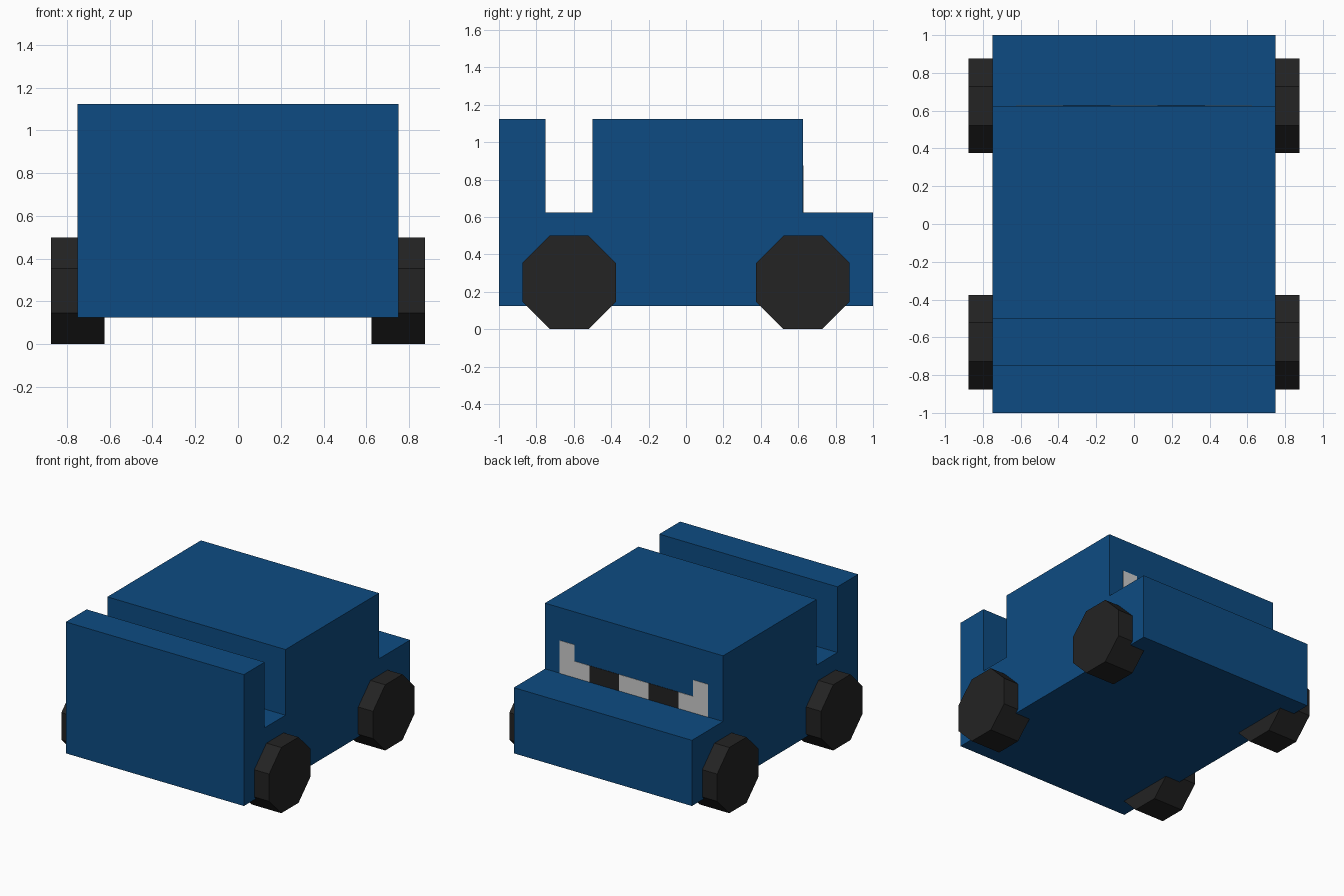
import bpy, bmesh, math
from mathutils import Matrix

if "Cube" in bpy.data.objects:
    bpy.data.objects.remove(bpy.data.objects["Cube"])


def material(name, color):
    m = bpy.data.materials.new(name)
    m.diffuse_color = (*color, 1)
    m.use_nodes = True
    m.node_tree.nodes["Principled BSDF"].inputs["Base Color"].default_value = m.diffuse_color
    return m


BLUE = material("blue paint", (0.004, 0.071, 0.223))
BLACK = material("black rubber", (0.0168, 0.0168, 0.0168))
GREY = material("light grey", (0.61, 0.61, 0.61))


def add_object(name, bm, mat):
    bmesh.ops.recalc_face_normals(bm, faces=bm.faces)
    mesh = bpy.data.meshes.new(name)
    bm.to_mesh(mesh)
    bm.free()
    mesh.materials.append(mat)
    ob = bpy.data.objects.new(name, mesh)
    bpy.context.collection.objects.link(ob)
    return ob


def extrude(name, points, depth, mat):
    """Fill a 3D outline and extrude it along the depth vector."""
    bm = bmesh.new()
    face = bm.faces.new([bm.verts.new(p) for p in points])
    new = bmesh.ops.extrude_face_region(bm, geom=[face], use_keep_orig=True)["geom"]
    bmesh.ops.translate(bm, vec=depth,
                        verts=[v for v in new if isinstance(v, bmesh.types.BMVert)])
    return add_object(name, bm, mat)


# Body: one side profile (y, z) with front wall, gap, cab and rear deck
profile = [(-1, .125), (1, .125), (1, .625), (.625, .625), (.625, 1.125),
           (-.5, 1.125), (-.5, .625), (-.75, .625), (-.75, 1.125), (-1, 1.125)]
extrude("body", [(-.75, y, z) for y, z in profile], (1.5, 0, 0), BLUE)

# Wheels: regular octagons with flat tops
for side, sx in (("left", -1), ("right", 1)):
    for end, sy in (("front", -1), ("rear", 1)):
        bm = bmesh.new()
        r = .25 / math.cos(math.pi / 8)
        bmesh.ops.create_cone(bm, cap_ends=True, segments=8, radius1=r, radius2=r, depth=.25)
        if min(abs(v.co.x) for v in bm.verts) < .01:
            bmesh.ops.rotate(bm, verts=bm.verts, matrix=Matrix.Rotation(math.pi / 8, 3, 'Z'))
        bmesh.ops.rotate(bm, verts=bm.verts, matrix=Matrix.Rotation(math.pi / 2, 3, 'Y'))
        bmesh.ops.translate(bm, verts=bm.verts, vec=(.75 * sx, .625 * sy, .25))
        add_object(f"{end}_{side}_wheel", bm, BLACK)


# Painted strip on the back of the cab: thin plates
def plate(name, outline, mat):
    extrude(name, [(x, .62, z) for x, z in outline], (0, .008, 0), mat)


plate("centre_grille", [(-.125, .625), (.125, .625), (.125, .75), (-.125, .75)], GREY)
for side, s in (("left", -1), ("right", 1)):
    plate(f"{side}_vent", [(s * x, z) for x, z in
          ((.125, .625), (.375, .625), (.375, .75), (.125, .75))], BLACK)
    plate(f"{side}_lamp", [(s * x, z) for x, z in
          ((.375, .625), (.625, .625), (.625, .875), (.5, .875), (.5, .75), (.375, .75))], GREY)
